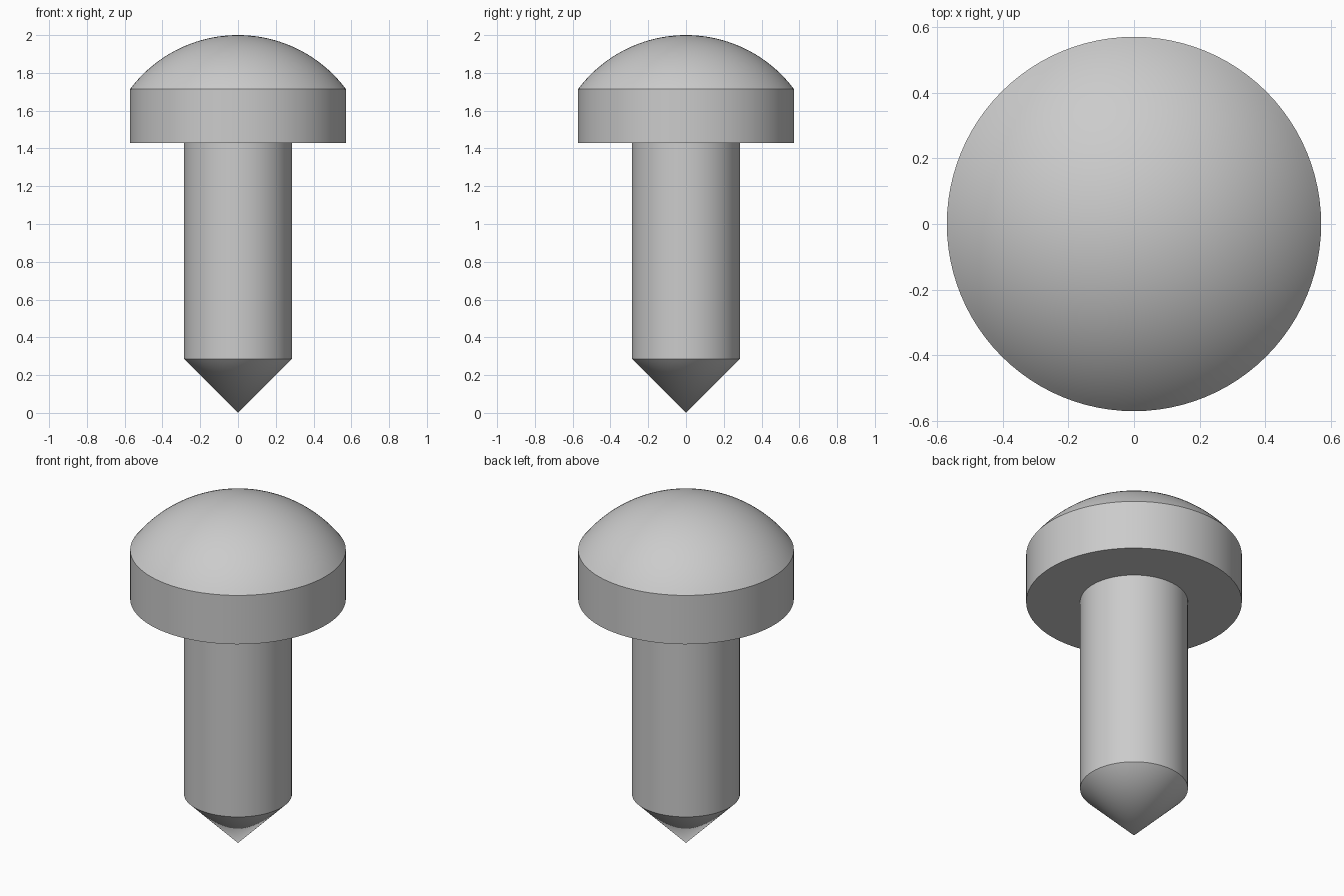
import bpy
import bmesh
import math

cube = bpy.data.objects.get("Cube")
if cube:
    bpy.data.objects.remove(cube, do_unlink=True)

U = 2 / 7             # shank radius, the unit of all proportions
SEGMENTS = 96

grey = bpy.data.materials.new("light_grey")
grey.use_nodes = True
colour = (0.6, 0.6, 0.6, 1)
grey.diffuse_color = colour
grey.node_tree.nodes["Principled BSDF"].inputs["Base Color"].default_value = colour


def lathe(name, profile):
    """Revolve a bottom-to-top (radius, z) profile around the z axis."""
    bm = bmesh.new()
    rings = []
    for r, z in profile:
        if r < 1e-6:
            rings.append([bm.verts.new((0, 0, z))] * SEGMENTS)
        else:
            angles = [math.tau * i / SEGMENTS for i in range(SEGMENTS)]
            rings.append([bm.verts.new((r * math.cos(a), r * math.sin(a), z)) for a in angles])
    for low, high in zip(rings, rings[1:]):
        for i in range(SEGMENTS):
            j = (i + 1) % SEGMENTS
            corners = dict.fromkeys((low[i], low[j], high[j], high[i]))
            bm.faces.new(list(corners))
    mesh = bpy.data.meshes.new(name)
    bm.to_mesh(mesh)
    bm.free()
    mesh.materials.append(grey)
    obj = bpy.data.objects.new(name, mesh)
    bpy.context.collection.objects.link(obj)
    bpy.ops.object.select_all(action='DESELECT')
    obj.select_set(True)
    bpy.context.view_layer.objects.active = obj
    bpy.ops.object.shade_smooth_by_angle(angle=math.radians(30))
    return obj


# Shank with conical point
lathe("pointed_shank", [(0, 0), (U, U), (U, 5 * U)])

# Head: flat underside, straight rim and spherical cap
cap_radius = 2.5 * U
half_angle = math.asin(2 * U / cap_radius)
cap_centre = 7 * U - cap_radius
STEPS = 24
cap = []
for i in range(STEPS + 1):
    a = half_angle * (1 - i / STEPS)
    cap.append((cap_radius * math.sin(a), cap_centre + cap_radius * math.cos(a)))
lathe("domed_head", [(U, 5 * U), (2 * U, 5 * U)] + cap)
